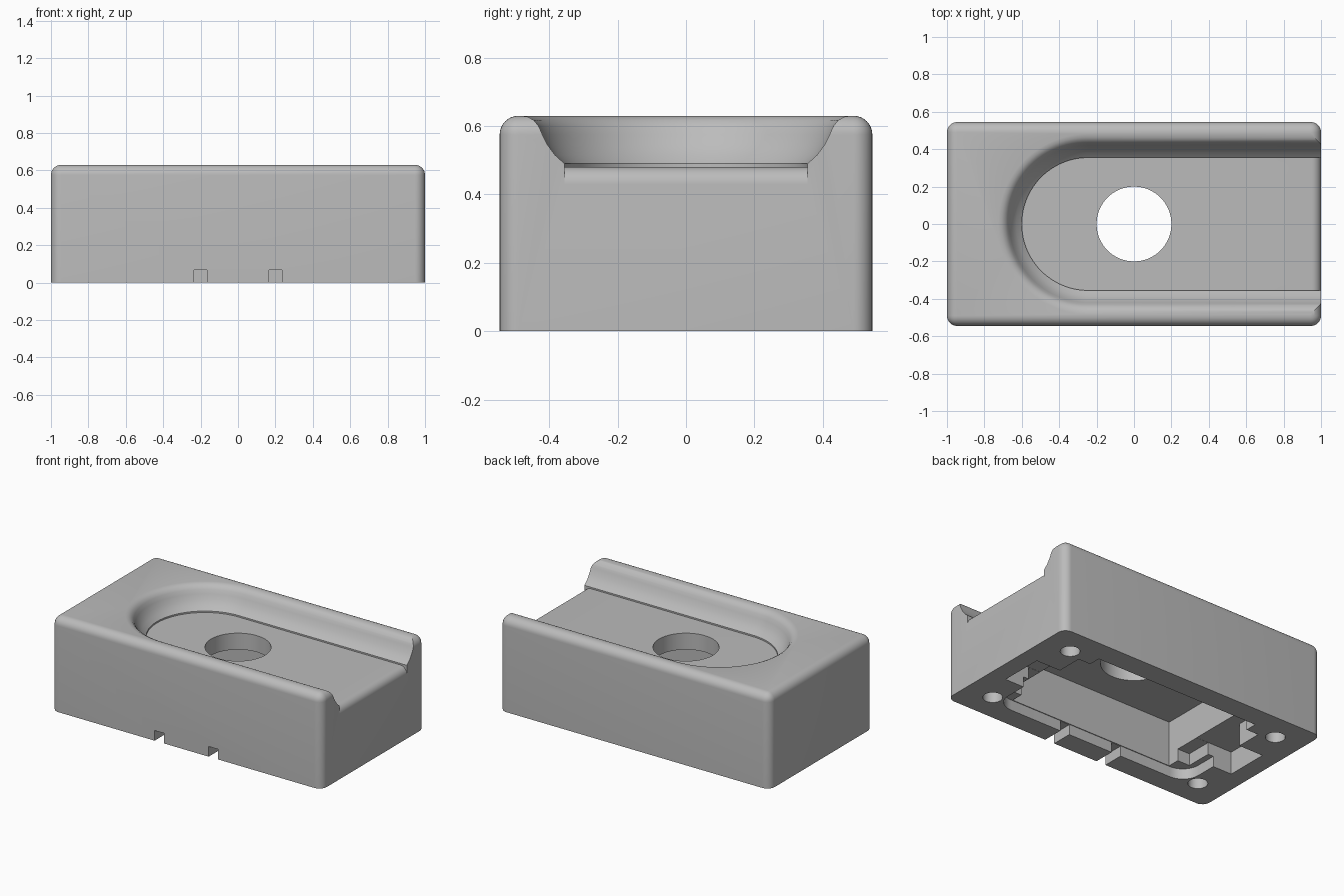
import bpy, bmesh, math
from mathutils import Vector

if "Cube" in bpy.data.objects:
    bpy.data.objects.remove(bpy.data.objects["Cube"], do_unlink=True)

grey = bpy.data.materials.new("light_grey")
grey.use_nodes = True
grey.diffuse_color = (0.5, 0.5, 0.5, 1)
grey.node_tree.nodes["Principled BSDF"].inputs["Base Color"].default_value = (0.5, 0.5, 0.5, 1)


def finish(bm, name):
    bmesh.ops.recalc_face_normals(bm, faces=bm.faces)
    mesh = bpy.data.meshes.new(name)
    bm.to_mesh(mesh)
    bm.free()
    mesh.materials.append(grey)
    obj = bpy.data.objects.new(name, mesh)
    bpy.context.collection.objects.link(obj)
    return obj


def loft(name, rings):
    """Solid from stacked rings with equal point counts."""
    bm = bmesh.new()
    loops = [[bm.verts.new(p) for p in ring] for ring in rings]
    n = len(loops[0])
    for a, b in zip(loops, loops[1:]):
        for i in range(n):
            j = (i + 1) % n
            bm.faces.new((a[i], a[j], b[j], b[i]))
    bm.faces.new(loops[0])
    bm.faces.new(loops[-1])
    return finish(bm, name)


def prism(name, outline, z0, z1):
    return loft(name, [[(x, y, z) for x, y in outline] for z in (z0, z1)])


def block(name, x0, x1, y0, y1, z1):
    return prism(name, [(x0, y0), (x1, y0), (x1, y1), (x0, y1)], -0.1, z1)


def arc(cx, cy, r, start, end, steps):
    angles = [math.radians(start + (end - start) * i / steps) for i in range(steps + 1)]
    return [(cx + r * math.cos(a), cy + r * math.sin(a)) for a in angles]


def cylinder(name, cx, cy, r, z0, z1, sides):
    return prism(name, arc(cx, cy, r, 0, 360, sides)[:-1], z0, z1)


# Body: block with every edge rounded except those on the underside
bm = bmesh.new()
bmesh.ops.create_cube(bm, size=1)
for v in bm.verts:
    v.co = Vector((v.co.x * 2, v.co.y * 1.09, (v.co.z + 0.5) * 0.63))
edges = [e for e in bm.edges if max(v.co.z for v in e.verts) > 0.1]
bmesh.ops.bevel(bm, geom=edges, offset=0.055, segments=8, profile=0.5, affect='EDGES')
body = finish(bm, "body")

cutters = []

# Bowl-sided channel, round at one end and open at the other
profile = [(0, 0.48), (0, 0.49), (0.028, 0.515), (0.05, 0.545), (0.065, 0.575), (0.076, 0.6),
           (0.09, 0.617), (0.108, 0.627), (0.13, 0.6305), (0.13, 0.8)]
rings = []
for d, z in profile:
    r = 0.355 + d
    outline = [(1.2, r)] + arc(-0.245, 0, r, 90, 270, 48) + [(1.2, -r)]
    rings.append([(x, y, z) for x, y in outline])
cutters.append(loft("channel_cutter", rings))

# Rounded floor edge at the open end
edge = arc(0.95, 0.43, 0.05, 90, 0, 8) + [(1.1, 0.43), (1.1, 0.52), (0.95, 0.52)]
cutters.append(loft("floor_edge_cutter", [[(x, y, z) for x, z in edge] for y in (-0.355, 0.355)]))

# Underside pocket with stepped ledges
cutters.append(block("pocket_cutter", -0.61, 0.61, -0.4, 0.4, 0.37))
cutters.append(block("ledge_cutter", -0.7, 0.7, -0.32, 0.32, 0.15))
cutters.append(block("end_slot_cutter", -0.88, 0.88, -0.145, 0.145, 0.151))

# Shallow front recess with rounded corners
recess = (arc(-0.62, -0.285, 0.12, 180, 270, 10) + arc(0.62, -0.285, 0.12, 270, 360, 10)
          + [(0.74, -0.14), (-0.74, -0.14)])
cutters.append(prism("recess_cutter", recess, -0.1, 0.07))

# Wire notches through the front wall, and screw holes
for s in (-1, 1):
    cutters.append(block("notch_cutter", s * 0.2 - 0.035, s * 0.2 + 0.035, -0.7, -0.3, 0.068))
    for t in (-1, 1):
        cutters.append(cylinder("screw_hole_cutter", s * 0.8, t * 0.36, 0.06, -0.1, 0.3, 24))

# Central through hole
cutters.append(cylinder("centre_hole_cutter", 0, 0, 0.2, 0.2, 0.9, 64))

bpy.context.view_layer.objects.active = body
for cutter in cutters:
    mod = body.modifiers.new("cut", 'BOOLEAN')
    mod.operation = 'DIFFERENCE'
    mod.solver = 'EXACT'
    mod.object = cutter
    bpy.ops.object.modifier_apply(modifier=mod.name)
    bpy.data.objects.remove(cutter, do_unlink=True)

bpy.ops.object.select_all(action='DESELECT')
body.select_set(True)
bpy.ops.object.shade_smooth_by_angle(angle=math.radians(30))
